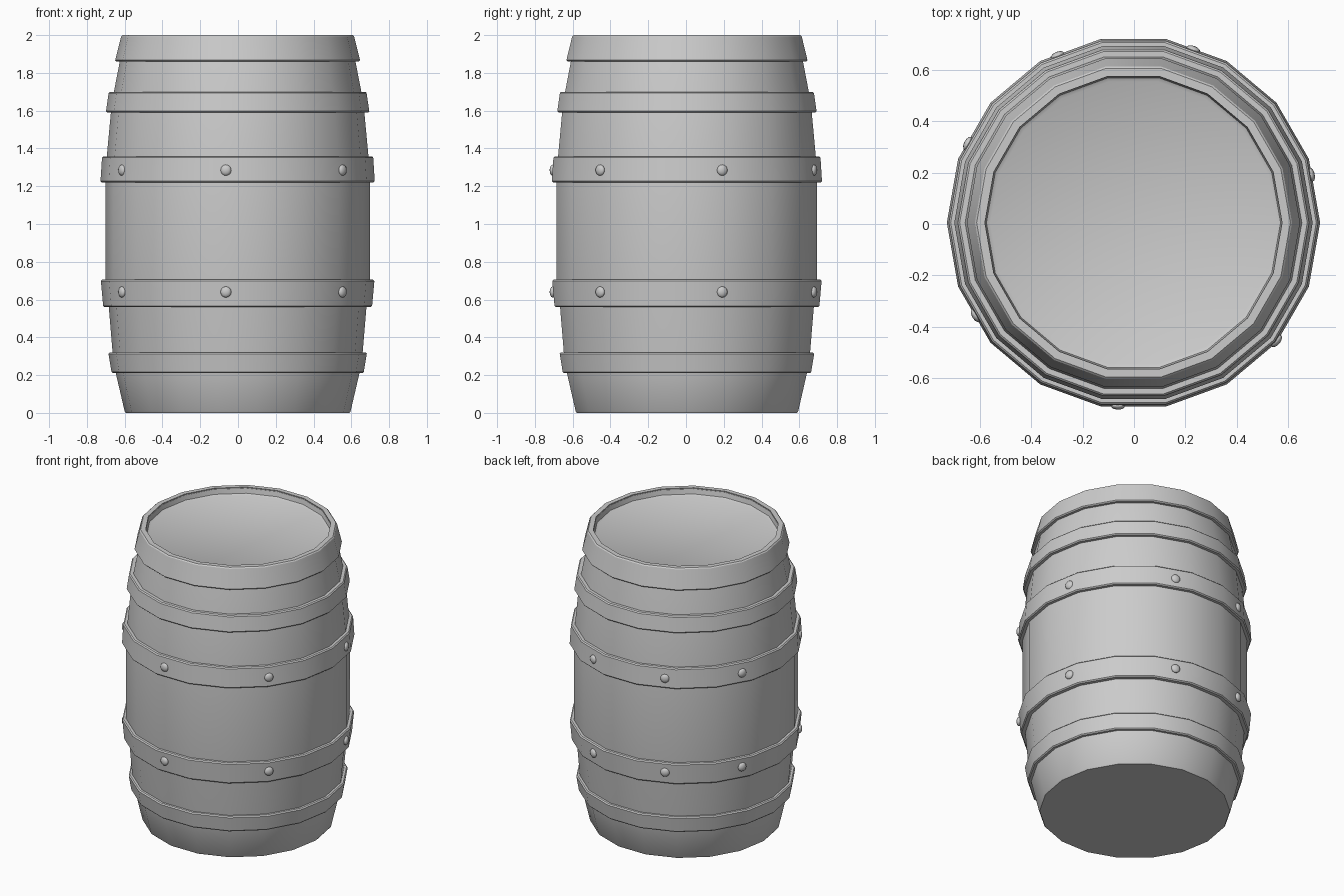
import bpy, bmesh
from math import sin, cos, radians, tau
from mathutils import Matrix, Vector

if "Cube" in bpy.data.objects:
    bpy.data.objects.remove(bpy.data.objects["Cube"])

SIDES = 18
CENTRE = Vector((-0.002, 0.005, 0))


def finish(bm, name, angle=30):
    bmesh.ops.recalc_face_normals(bm, faces=bm.faces)
    me = bpy.data.meshes.new(name)
    bm.to_mesh(me)
    bm.free()
    ob = bpy.data.objects.new(name, me)
    ob.location = CENTRE
    bpy.context.collection.objects.link(ob)
    bpy.ops.object.select_all(action='DESELECT')
    ob.select_set(True)
    bpy.context.view_layer.objects.active = ob
    bpy.ops.object.shade_smooth_by_angle(angle=radians(angle))
    return ob


def lathe(name, profile, closed=False):
    """Turn an (r, z) profile round z; open profiles get flat end caps."""
    bm = bmesh.new()
    rings = [[bm.verts.new((r * cos(tau * i / SIDES), r * sin(tau * i / SIDES), z))
              for i in range(SIDES)] for r, z in profile]
    pairs = list(zip(rings, rings[1:]))
    if closed:
        pairs.append((rings[-1], rings[0]))
    else:
        bm.faces.new(rings[0])
        bm.faces.new(rings[-1])
    for a, b in pairs:
        for i in range(SIDES):
            j = (i + 1) % SIDES
            bm.faces.new((a[i], a[j], b[j], b[i]))
    return finish(bm, name)


# Bulging body with rim and recessed lid
lathe("barrel_body", [
    (0.592, 0), (0.598, 0.008), (0.645, 0.21), (0.662, 0.32), (0.682, 0.56),
    (0.70, 0.70), (0.70, 1.22), (0.693, 1.355), (0.671, 1.59), (0.655, 1.70),
    (0.622, 1.87), (0.598, 1.992), (0.578, 1.992), (0.572, 1.96), (0.557, 1.952)])


# Metal hoops with chamfered outer edges: bottom z, top z, bottom r, top r, inner r
def hoop(name, z0, z1, r0, r1, inner0, inner1):
    b = 0.007
    lathe(name, [(inner0, z0), (r0 - b, z0), (r0, z0 + b), (r1, z1 - b),
                 (r1 - b, z1), (inner1, z1)], closed=True)


hoop("lower_hoop", 0.21, 0.32, 0.668, 0.684, 0.63, 0.64)
hoop("lower_middle_hoop", 0.56, 0.705, 0.712, 0.724, 0.66, 0.67)
hoop("upper_middle_hoop", 1.22, 1.358, 0.726, 0.718, 0.67, 0.67)
hoop("upper_hoop", 1.59, 1.70, 0.697, 0.683, 0.65, 0.63)
hoop("top_rim_hoop", 1.86, 2.0, 0.648, 0.617, 0.61, 0.578)

# Domed rivets round the two middle hoops
for name, z in (("lower_rivets", 0.64), ("upper_rivets", 1.285)):
    bm = bmesh.new()
    for deg in (15.2, 71, 114.5, 154.5, 210.5, 265, 320.4):
        r = 0.711 / cos(radians(deg % 20 - 10))
        mat = (Matrix.Rotation(radians(deg), 4, 'Z') @ Matrix.Translation((r, 0, z))
               @ Matrix.Diagonal((0.016, 0.029, 0.029, 1)))
        bmesh.ops.create_uvsphere(bm, u_segments=12, v_segments=8, radius=1, matrix=mat)
    finish(bm, name, 60)
